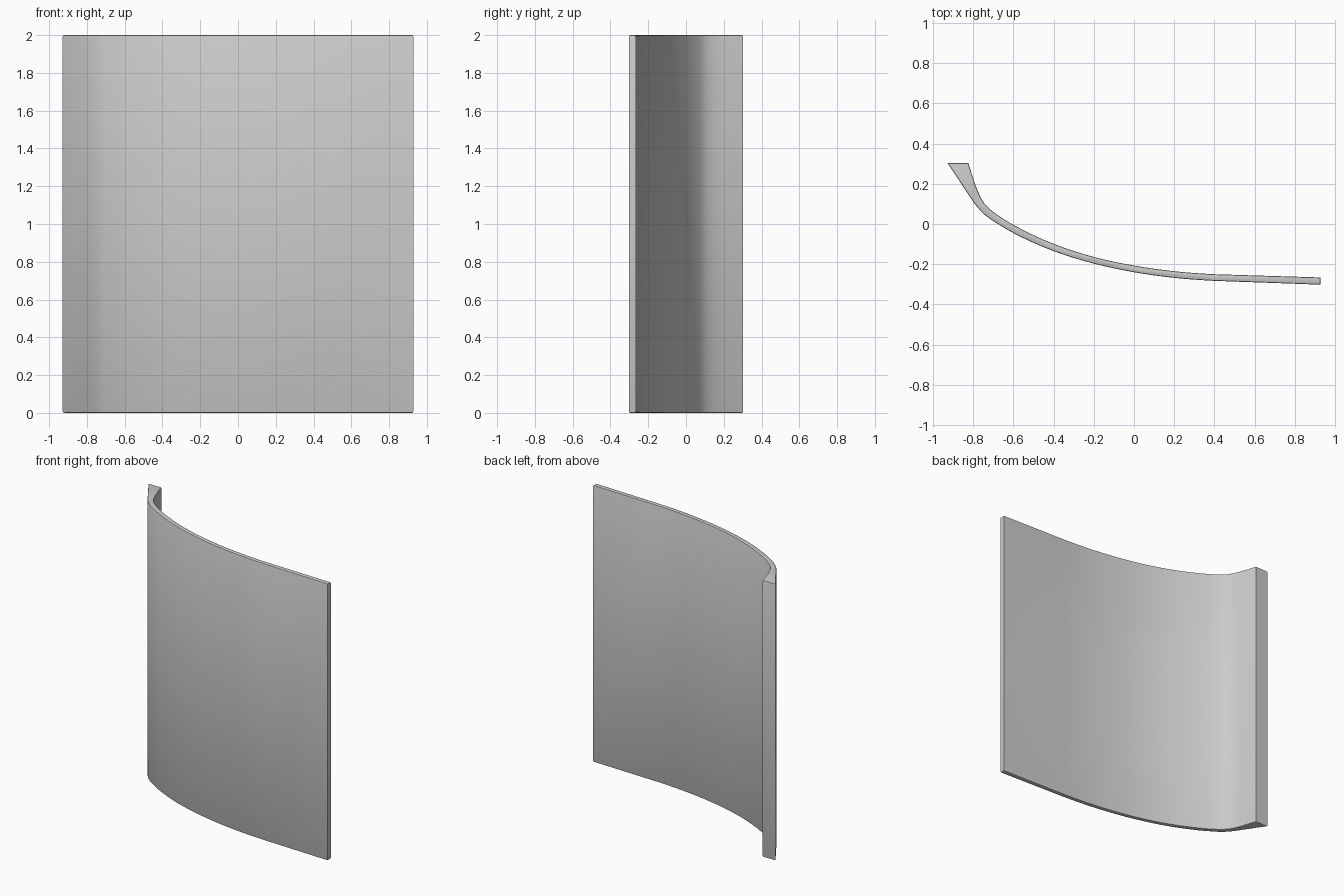
import bpy, bmesh
from mathutils import Vector

if "Cube" in bpy.data.objects:
    bpy.data.objects.remove(bpy.data.objects["Cube"])

HEIGHT = 2.0
RIM = 0.007


def smooth_path(pts, steps=4):
    """Catmull-Rom through the points; first and last spans stay straight."""
    p = [Vector(q) for q in pts]
    out = [p[0]]
    for i in range(1, len(p) - 2):
        a, b, c, d = p[i - 1:i + 3]
        k = (c - b).length
        t0 = (b - a).normalized() + (c - b).normalized()
        t1 = (c - b).normalized() + (d - c).normalized()
        m0, m1 = t0.normalized() * k, t1.normalized() * k
        for s in range(steps):
            t = s / steps
            out.append(b * (2*t**3 - 3*t**2 + 1) + m0 * (t**3 - 2*t**2 + t)
                       + c * (3*t**2 - 2*t**3) + m1 * (t**3 - t**2))
    return out + [p[-2], p[-1]]


# Plan outline: convex front face and concave back face
front = smooth_path([(-0.928, 0.303), (-0.796, 0.104), (-0.74, 0.043), (-0.667, -0.006),
                     (-0.597, -0.047), (-0.4, -0.135), (-0.2, -0.197), (0, -0.24),
                     (0.2, -0.268), (0.4, -0.283), (0.928, -0.302)])
back = smooth_path([(-0.825, 0.303), (-0.788, 0.19), (-0.746, 0.104), (-0.70, 0.06),
                    (-0.597, -0.006), (-0.4, -0.099), (-0.2, -0.164), (0, -0.207),
                    (0.2, -0.235), (0.4, -0.25), (0.928, -0.266)])
outline = front + back[::-1]

# Extrude the outline into a curved panel
bm = bmesh.new()
base = bm.faces.new([bm.verts.new((p.x, p.y, 0)) for p in outline])
ext = bmesh.ops.extrude_face_region(bm, geom=[base], use_keep_orig=True)
bmesh.ops.translate(bm, vec=(0, 0, HEIGHT),
                    verts=[g for g in ext["geom"] if isinstance(g, bmesh.types.BMVert)])
bmesh.ops.recalc_face_normals(bm, faces=bm.faces)

# Soften the top and bottom rims
rims = [e for e in bm.edges if abs(e.verts[0].co.z - e.verts[1].co.z) < 1e-4]
bmesh.ops.bevel(bm, geom=rims, offset=RIM, segments=2, profile=0.5,
                affect='EDGES', clamp_overlap=True)

mesh = bpy.data.meshes.new("curved_panel")
bm.to_mesh(mesh)
bm.free()
panel = bpy.data.objects.new("curved_panel", mesh)
bpy.context.collection.objects.link(panel)
bpy.context.view_layer.objects.active = panel
panel.select_set(True)
bpy.ops.object.shade_smooth_by_angle(angle=0.6)
